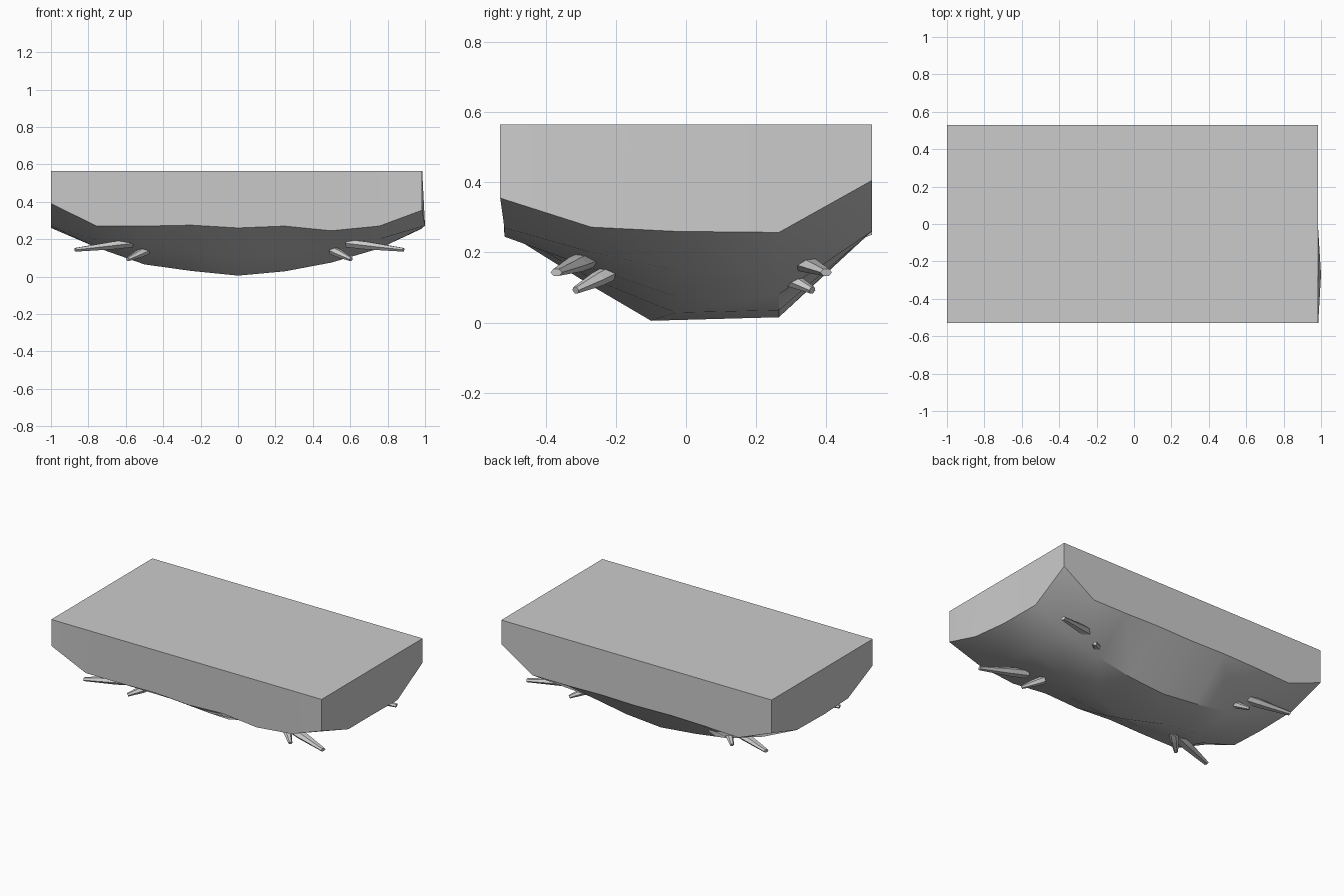
import bpy, bmesh
from mathutils import Vector

if "Cube" in bpy.data.objects:
    bpy.data.objects.remove(bpy.data.objects["Cube"])

XS = [-1, -.755, -.5, -.25, 0, .25, .5, .755, .985]
YS = [-.53, -.27, 0, .265, .53]
# underside heights: one row per y station, front to back
ROWS = [
    [.39, .27, .27, .275, .26, .27, .245, .27, .355],
    [.27, .195, .15, .125, .105, .125, .155, .20, .272],
    [.26, .155, .065, .03, .005, .028, .075, .15, .26],
    [.265, .155, .075, .04, .015, .035, .08, .15, .257],
    [.345, .25, .26, .265, .26, .265, .26, .26, .405],
]
TOP = .565


def shade(ob, angle):
    bpy.ops.object.select_all(action='DESELECT')
    ob.select_set(True)
    bpy.context.view_layer.objects.active = ob
    bpy.ops.object.shade_smooth_by_angle(angle=angle)


def finish(bm, name):
    bmesh.ops.recalc_face_normals(bm, faces=bm.faces[:])
    me = bpy.data.meshes.new(name)
    bm.to_mesh(me)
    bm.free()
    ob = bpy.data.objects.new(name, me)
    bpy.context.collection.objects.link(ob)
    return ob


# rock slab: flat top, straight walls, uneven hull-like underside
bm = bmesh.new()
grid = []
for j, y in enumerate(YS):
    row = []
    for i, x in enumerate(XS):
        p = Vector((x, y, ROWS[j][i]))
        if (i, j) == (8, 1):
            p.x = 1.0                      # slight bulge on the right wall
        if j == 0 and 0 < i < 8:
            p.y += .012                    # front wall leans in at the bottom
        if j == 2:
            p.y -= .1 if i == 4 else .03   # keel point
        row.append(bm.verts.new(p))
    grid.append(row)
for j in range(4):
    for i in range(8):
        bm.faces.new((grid[j][i], grid[j + 1][i], grid[j + 1][i + 1], grid[j][i + 1]))
rim = (grid[0] + [grid[j][8] for j in range(1, 5)]
       + grid[4][-2::-1] + [grid[j][0] for j in range(3, 0, -1)])
cap = []
for v in rim:
    y = max(-.53, min(.53, v.co.y))
    if v in grid[0]:
        y = -.53
    cap.append(bm.verts.new((min(v.co.x, .985), y, TOP)))
for k in range(len(rim)):
    n = (k + 1) % len(rim)
    bm.faces.new((rim[k], rim[n], cap[n], cap[k]))
bm.faces.new(cap)
slab = finish(bm, "rock_slab")
shade(slab, .55)


# tapered, flattened six-sided spikes
def spike(name, base, tip, width, height):
    base, tip = Vector(base), Vector(tip)
    side = (tip - base).cross(Vector((0, 0, 1))).normalized()
    up = side.cross(tip - base).normalized()
    section = [(-1, 0), (-.5, .9), (.5, .9), (1, 0), (.5, -.9), (-.5, -.9)]
    bm = bmesh.new()
    rings = []
    for c, s in ((base, 1), (base.lerp(tip, .35), .95), (tip, .45)):
        rings.append([bm.verts.new(c + side * a * width * s + up * b * height * s)
                      for a, b in section])
    for r0, r1 in zip(rings, rings[1:]):
        for k in range(6):
            n = (k + 1) % 6
            bm.faces.new((r0[k], r0[n], r1[n], r1[k]))
    bm.faces.new(rings[0])
    bm.faces.new(rings[-1])
    return finish(bm, name)


for sx, side in ((-1, "left"), (1, "right")):
    for sy, end in ((-1, "front"), (1, "back")):
        dx = .015 if sx > 0 else 0
        oy = .03 if sy > 0 else 0
        spike(f"large_spike_{end}_{side}",
              (sx * .57 + dx, sy * (.285 + oy), .178),
              (sx * .87 + dx, sy * (.37 + oy), .143), .038, .024)
        spike(f"small_spike_{end}_{side}",
              (sx * .49 + dx, sy * (.22 + oy * 1.5), .14),
              (sx * .59 + dx, sy * (.315 + oy * 1.5), .092), .027, .023)
